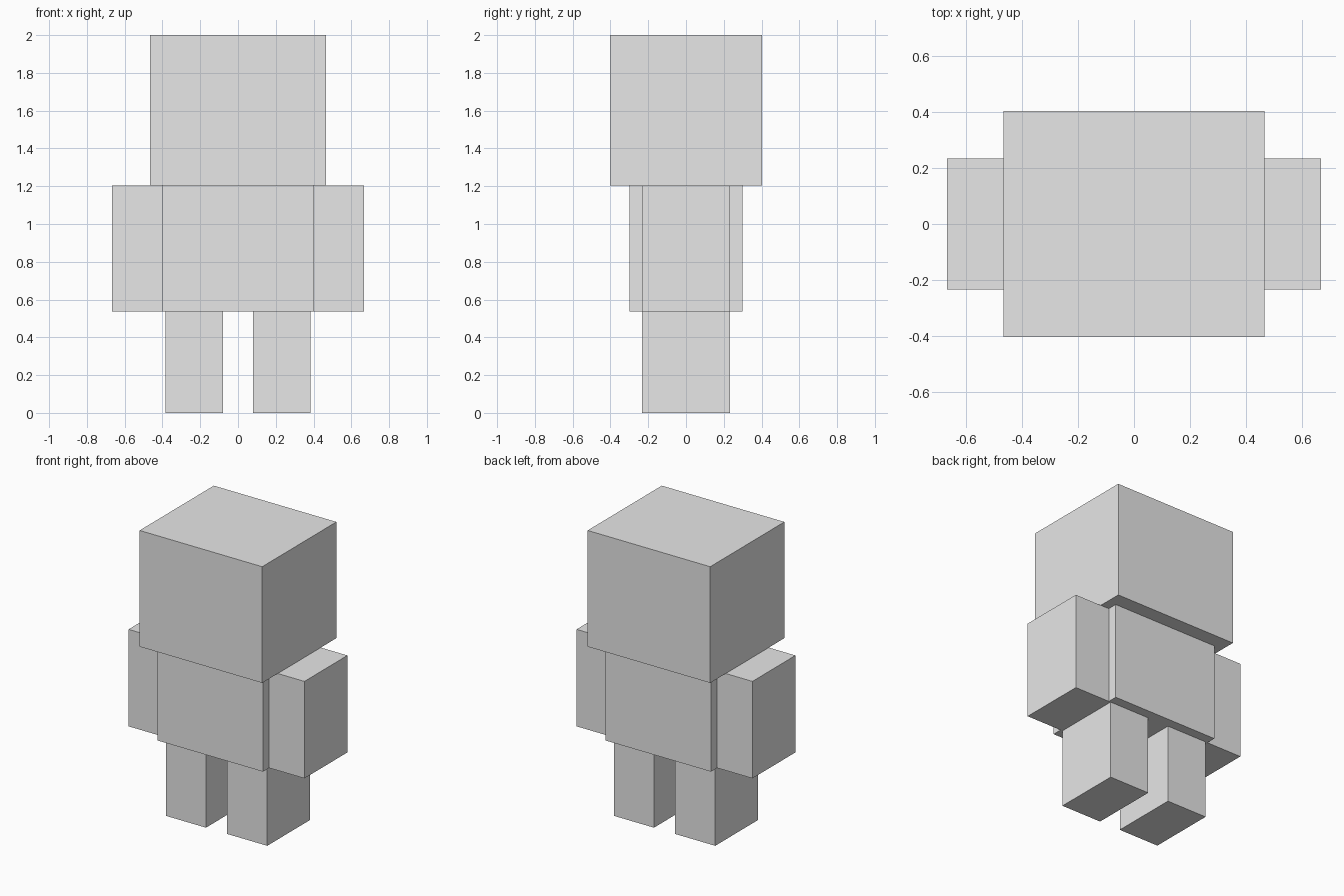
import bpy

if "Cube" in bpy.data.objects:
    bpy.data.objects.remove(bpy.data.objects["Cube"])

grey = bpy.data.materials.new("light_grey")
grey.diffuse_color = (0.8, 0.8, 0.8, 1.0)
grey.use_nodes = True
grey.node_tree.nodes["Principled BSDF"].inputs["Base Color"].default_value = grey.diffuse_color

HIP, NECK, TOP = 0.538, 1.203, 2.0


def block(name, x, y, z):
    """Axis-aligned box from (min, max) ranges."""
    lo, hi = zip(x, y, z)
    bpy.ops.mesh.primitive_cube_add(size=1, location=[(a + b) / 2 for a, b in zip(lo, hi)])
    ob = bpy.context.object
    ob.name = name
    ob.scale = [b - a for a, b in zip(lo, hi)]
    bpy.ops.object.transform_apply(location=False, rotation=False, scale=True)
    ob.data.materials.append(grey)


# Head and torso
block("head", (-0.465, 0.465), (-0.402, 0.402), (NECK, TOP))
block("torso", (-0.4, 0.4), (-0.3, 0.3), (HIP, NECK))

# Arms and legs, one pair per side
for side, s in (("left", -1), ("right", 1)):
    block(side + "_arm", sorted((s * 0.4, s * 0.667)), (-0.233, 0.233), (HIP, NECK))
    block(side + "_leg", sorted((s * 0.08, s * 0.385)), (-0.233, 0.233), (0.0, HIP))
